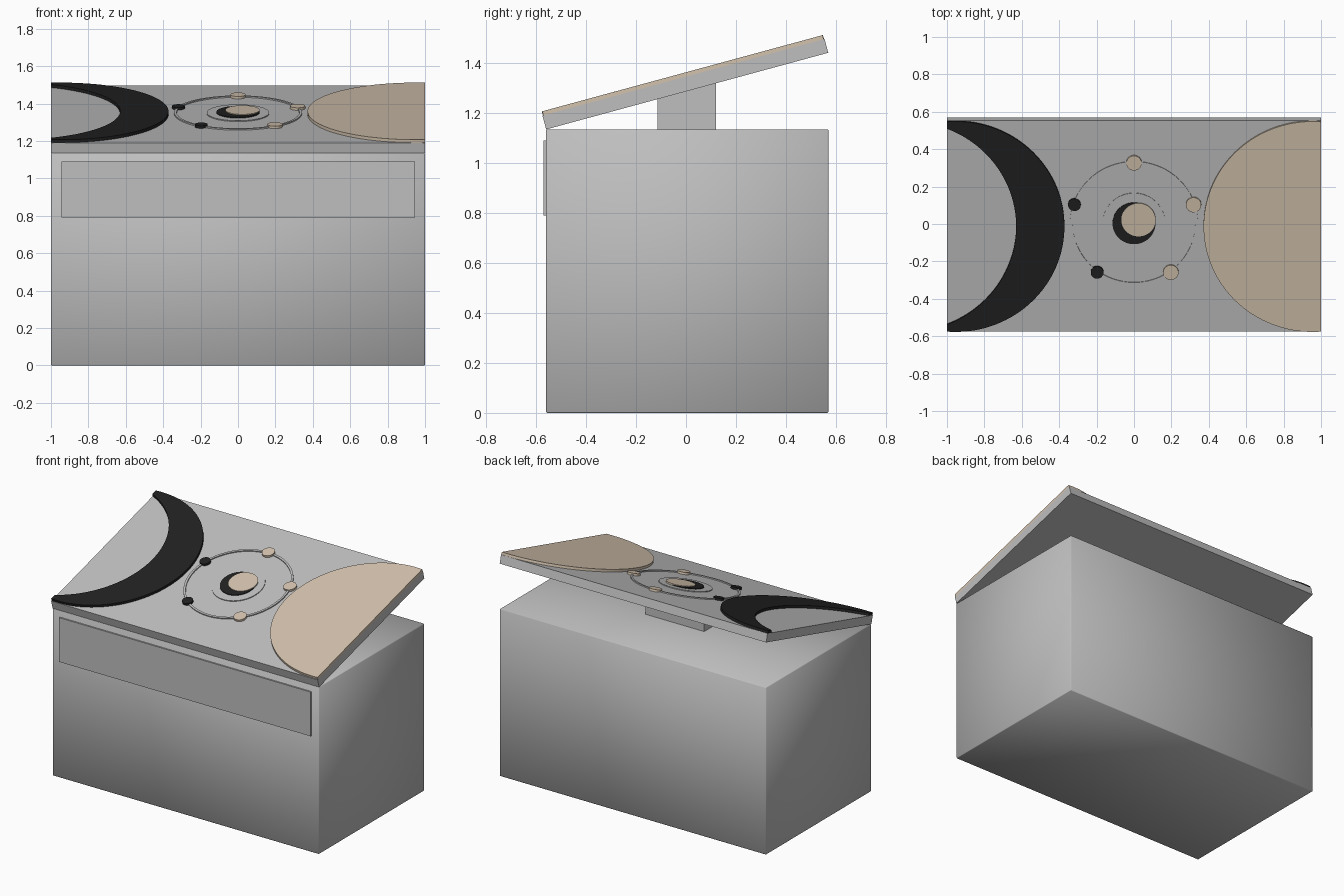
import bpy, bmesh
from math import radians, sin, cos, acos, pi
from mathutils import Matrix

cube = bpy.data.objects.get("Cube")
if cube:
    bpy.data.objects.remove(cube, do_unlink=True)


def material(name, rgb):
    m = bpy.data.materials.new(name)
    m.use_nodes = True
    m.diffuse_color = (*rgb, 1)
    m.node_tree.nodes["Principled BSDF"].inputs["Base Color"].default_value = (*rgb, 1)
    return m


gray = material("stone gray", (0.52, 0.52, 0.52))
tan = material("warm tan", (0.65, 0.54, 0.42))
black = material("soft black", (0.015, 0.015, 0.015))

# Frame of the tilted lid: origin in the middle of its upper face
TILT = Matrix.Translation((0, -0.01, 1.343)) @ Matrix.Rotation(radians(15.2), 4, 'X')


def finish(name, bm, mat, matrix=None):
    bmesh.ops.recalc_face_normals(bm, faces=bm.faces)
    me = bpy.data.meshes.new(name)
    bm.to_mesh(me)
    bm.free()
    me.materials.append(mat)
    ob = bpy.data.objects.new(name, me)
    bpy.context.collection.objects.link(ob)
    if matrix:
        ob.matrix_world = matrix
    return ob


def box(name, lo, hi, mat, matrix=None):
    bm = bmesh.new()
    bmesh.ops.create_cube(bm, size=1)
    for v in bm.verts:
        v.co = [l + (c + 0.5) * (h - l) for c, l, h in zip(v.co, lo, hi)]
    return finish(name, bm, mat, matrix)


def arc(cx, cy, r, a0, a1, n=64):
    steps = [a0 + (a1 - a0) * i / n for i in range(n + 1)]
    return [(cx + r * cos(a), cy + r * sin(a)) for a in steps]


def circle(cx, cy, r, n=48):
    return arc(cx, cy, r, 0, 2 * pi, n)[:-1]


def plate(name, outline, top, mat):
    """Flat shape lying on the lid, slightly sunk into it."""
    bm = bmesh.new()
    face = bm.faces.new([bm.verts.new((x, y, -0.004)) for x, y in outline])
    ext = bmesh.ops.extrude_face_region(bm, geom=[face])["geom"]
    for v in ext:
        if isinstance(v, bmesh.types.BMVert):
            v.co.z = top
    # drop leftover doubled base if any, keep the solid closed
    if not face.is_valid:
        bmesh.ops.holes_fill(bm, edges=bm.edges)
    return finish(name, bm, mat, TILT)


# Chest with softly shaded edges
body = box("body", (-1, -0.56, 0), (1, 0.57, 1.135), gray)
bevel = body.modifiers.new("edge", 'BEVEL')
bevel.width = 0.004
bevel.segments = 1
for p in body.data.polygons:
    p.use_smooth = True
box("front_panel", (-0.945, -0.57, 0.79), (0.945, -0.55, 1.09), gray)

# Support post, its top hidden inside the sloping lid
post = box("lid_support", (-0.22, -0.115, 1.13), (0.22, 0.12, 1.34), gray)
for v in post.data.vertices:
    if v.co.z > 1.2:
        v.co.z = 1.32 + 0.27 * v.co.y

box("lid", (-1, -0.585, -0.057), (1, 0.585, 0), gray, TILT)

# Large sun and crescent, trimmed at the ends of the lid
R, CX, THICK = 0.583, 0.955, 0.017
a = acos((1 - CX) / R)
plate("sun_disc", arc(CX, 0, R, a, 2 * pi - a), THICK, tan)
INNER = 1.213
b = acos((INNER - 1) / R)
crescent = arc(-CX, 0, R, pi - a, a - pi) + arc(-INNER, 0, R, -b, b)
plate("crescent", crescent, THICK, black)

# Central medallion
Y = 0.016
plate("medallion_base", circle(0, Y, 0.167), 0.005, gray)
plate("medallion_dark", circle(0, Y, 0.115), 0.010, black)
plate("medallion_light", circle(0.024, Y + 0.021, 0.092), 0.014, tan)

# Thin orbit ring, a square section spun around the centre
bm = bmesh.new()
section = [(0.328, -0.004), (0.342, -0.004), (0.342, 0.007), (0.328, 0.007)]
N = 72
loops = [[bm.verts.new((r * cos(2 * pi * i / N), Y + r * sin(2 * pi * i / N), z))
          for r, z in section] for i in range(N)]
for i in range(N):
    p, q = loops[i], loops[(i + 1) % N]
    for j in range(4):
        k = (j + 1) % 4
        bm.faces.new((p[j], p[k], q[k], q[j]))
finish("orbit_ring", bm, gray, TILT)

# Five small discs on the ring
for i, mat in enumerate((tan, tan, black, black, tan)):
    t = radians(18 + 72 * i)
    if i == 0 or i == 1 or i == 4:
        r = 0.041
    else:
        r = 0.034
    spot = circle(0.335 * cos(t), Y + 0.335 * sin(t), r, 32)
    plate("orbit_disc_%d" % (i + 1), spot, 0.014, mat)
